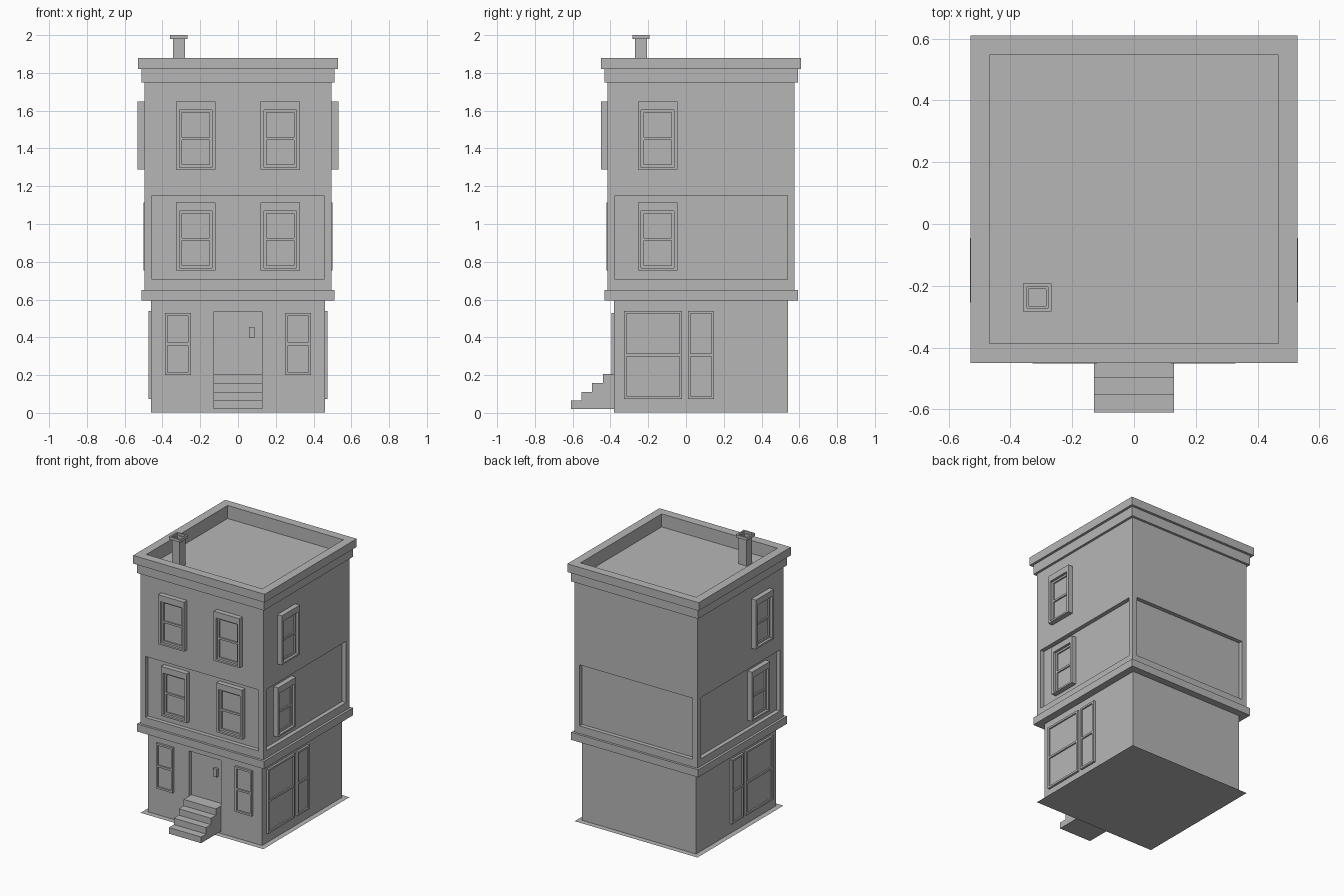
import bpy
import bmesh

cube = bpy.data.objects.get("Cube")
if cube:
    bpy.data.objects.remove(cube, do_unlink=True)

CY = 0.08  # centre of the house in y

# The single plaster colour
plaster = bpy.data.materials.new("plaster_grey")
plaster.use_nodes = True
grey = (0.47, 0.47, 0.47, 1)
plaster.diffuse_color = grey
plaster.node_tree.nodes["Principled BSDF"].inputs["Base Color"].default_value = grey


def finish(name, bm, fix_normals=True):
    if fix_normals:
        bmesh.ops.recalc_face_normals(bm, faces=bm.faces[:])
    mesh = bpy.data.meshes.new(name)
    bm.to_mesh(mesh)
    bm.free()
    mesh.materials.append(plaster)
    ob = bpy.data.objects.new(name, mesh)
    bpy.context.collection.objects.link(ob)
    return ob


def loft(bm, rings):
    """Skin a list of four-point rings and cap both ends."""
    loops = [[bm.verts.new(p) for p in ring] for ring in rings]
    for a, b in zip(loops, loops[1:]):
        for i in range(4):
            j = (i + 1) % 4
            bm.faces.new((a[i], a[j], b[j], b[i]))
    bm.faces.new(loops[0])
    bm.faces.new(loops[-1])


def square(half, z, cx=0.0, cy=CY):
    return [(cx + sx * half, cy + sy * half, z)
            for sx, sy in ((-1, -1), (1, -1), (1, 1), (-1, 1))]


def tower(steps, cx=0.0, cy=CY):
    """Square solid whose half width changes with height."""
    bm = bmesh.new()
    loft(bm, [square(half, z, cx, cy) for half, z in steps])
    bmesh.ops.recalc_face_normals(bm, faces=bm.faces[:])
    return bm


def sink(bm, faces, margin, depth, shape):
    """Inset faces, reshape the inset outline, then push it inward."""
    bmesh.ops.inset_individual(bm, faces=faces, thickness=margin, depth=0)
    for f in faces:
        for v in f.verts:
            shape(v.co)
        n = f.normal.copy()
        inner = bmesh.ops.extrude_discrete_faces(bm, faces=[f])["faces"][0]
        bmesh.ops.translate(bm, verts=inner.verts[:], vec=-n * depth)


def wall_ring(wall, u0, u1, z0, z1, d):
    """Rectangle parallel to a wall, at distance d from the house centre."""
    pts = ((u0, z0), (u1, z0), (u1, z1), (u0, z1))
    if wall == "front":
        return [(u, CY - d, z) for u, z in pts]
    side = 1 if wall == "left" else -1
    return [(side * d, u, z) for u, z in pts]


def framed(bm, wall, rect, d, out, margins, depth):
    """Box on a wall with a sunken centre."""
    u0, u1, z0, z1 = rect
    side, low, high = margins
    inner = (u0 + side, u1 - side, z0 + low, z1 - high)
    loft(bm, [wall_ring(wall, *rect, d - 0.005),
              wall_ring(wall, *rect, d + out),
              wall_ring(wall, *inner, d + out),
              wall_ring(wall, *inner, d + out - depth)])


def sashes(bm, wall, u0, u1, z0, z1, d, out, margin):
    """Two panes, one above the other."""
    mid = (z0 + z1) / 2
    for a, b, low, high in ((z0, mid, margin, margin / 2),
                            (mid, z1, margin / 2, margin)):
        framed(bm, wall, (u0, u1, a, b), d, out, (margin, low, high), 0.01)


def cased_window(name, wall, u, z, d):
    bm = bmesh.new()
    w, h = 0.104, 0.36
    framed(bm, wall, (u - w, u + w, z, z + h), d, 0.036, (0.017, 0.012, 0.045), 0.03)
    sashes(bm, wall, u - w + 0.017, u + w - 0.017, z + 0.012, z + h - 0.045,
           d, 0.018, 0.014)
    finish(name, bm)


def plain_window(name, wall, u0, u1, z0, z1):
    bm = bmesh.new()
    sashes(bm, wall, u0, u1, z0, z1, 0.46, 0.015, 0.014)
    finish(name, bm)


def box(name, x0, x1, y0, y1, z0, z1):
    bm = bmesh.new()
    loft(bm, [[(x0, y0, z), (x1, y0, z), (x1, y1, z), (x0, y1, z)] for z in (z0, z1)])
    return finish(name, bm)


# Ground sheet
bm = bmesh.new()
bm.faces.new([bm.verts.new(p) for p in square(0.495, 0)])
finish("ground_sheet", bm, False)

# Ground storey with sunken door
bm = tower([(0.46, 0.003), (0.46, 0.6)])


def door_shape(co):
    co.x = 0.13 if co.x > 0 else -0.13
    co.z = 0.535 if co.z > 0.3 else 0.02


sink(bm, [f for f in bm.faces if f.normal.y < -0.9], 0.05, 0.03, door_shape)
finish("ground_storey", bm)
box("door_handle", 0.058, 0.087, CY - 0.45, CY - 0.425, 0.397, 0.455)

# Upper storeys with a sunken panel on every side
bm = tower([(0.495, 0.64), (0.495, 1.76)])


def panel_shape(co):
    co.z = 1.15 if co.z > 1.2 else 0.705


sink(bm, [f for f in bm.faces if abs(f.normal.z) < 0.1], 0.055, 0.03, panel_shape)
finish("upper_storeys", bm)

# Mouldings, roof and chimney
finish("string_course", tower([(0.512, 0.595), (0.512, 0.65)]))
finish("cornice_and_roof", tower([(0.512, 1.75), (0.512, 1.82), (0.53, 1.82),
                                  (0.53, 1.88), (0.467, 1.88), (0.467, 1.785)]))
finish("chimney", tower([(0.032, 1.78), (0.032, 1.98), (0.046, 1.98), (0.046, 2.0),
                         (0.034, 2.0), (0.034, 1.985), (0.028, 1.985), (0.028, 1.94)],
                        -0.313, -0.238))

# Front steps: each block reaches back to the door
for i in range(4):
    front = -0.61 + i * 0.0567
    back = front + 0.0567 if i < 3 else -0.35
    box(f"step_{i + 1}", -0.13, 0.13, front, back, 0.02, 0.065 + i * 0.0467)

# Upper windows: two per floor on the front, one on each side
for floor, z, d in (("second", 0.755, 0.465), ("third", 1.288, 0.495)):
    for wall, u, label in (("front", 0.224, "front_left"), ("front", -0.224, "front_right"),
                           ("left", -0.15, "left_side"), ("right", -0.15, "right_side")):
        cased_window(f"{floor}_floor_window_{label}", wall, u, z, d)

# Ground floor windows
for label, u in (("left", 0.318), ("right", -0.318)):
    plain_window(f"ground_window_front_{label}", "front", u - 0.068, u + 0.068, 0.2, 0.53)
for wall in ("left", "right"):
    plain_window(f"shop_window_{wall}", wall, -0.328, -0.02, 0.073, 0.54)
    plain_window(f"narrow_window_{wall}", wall, 0.01, 0.148, 0.073, 0.54)
